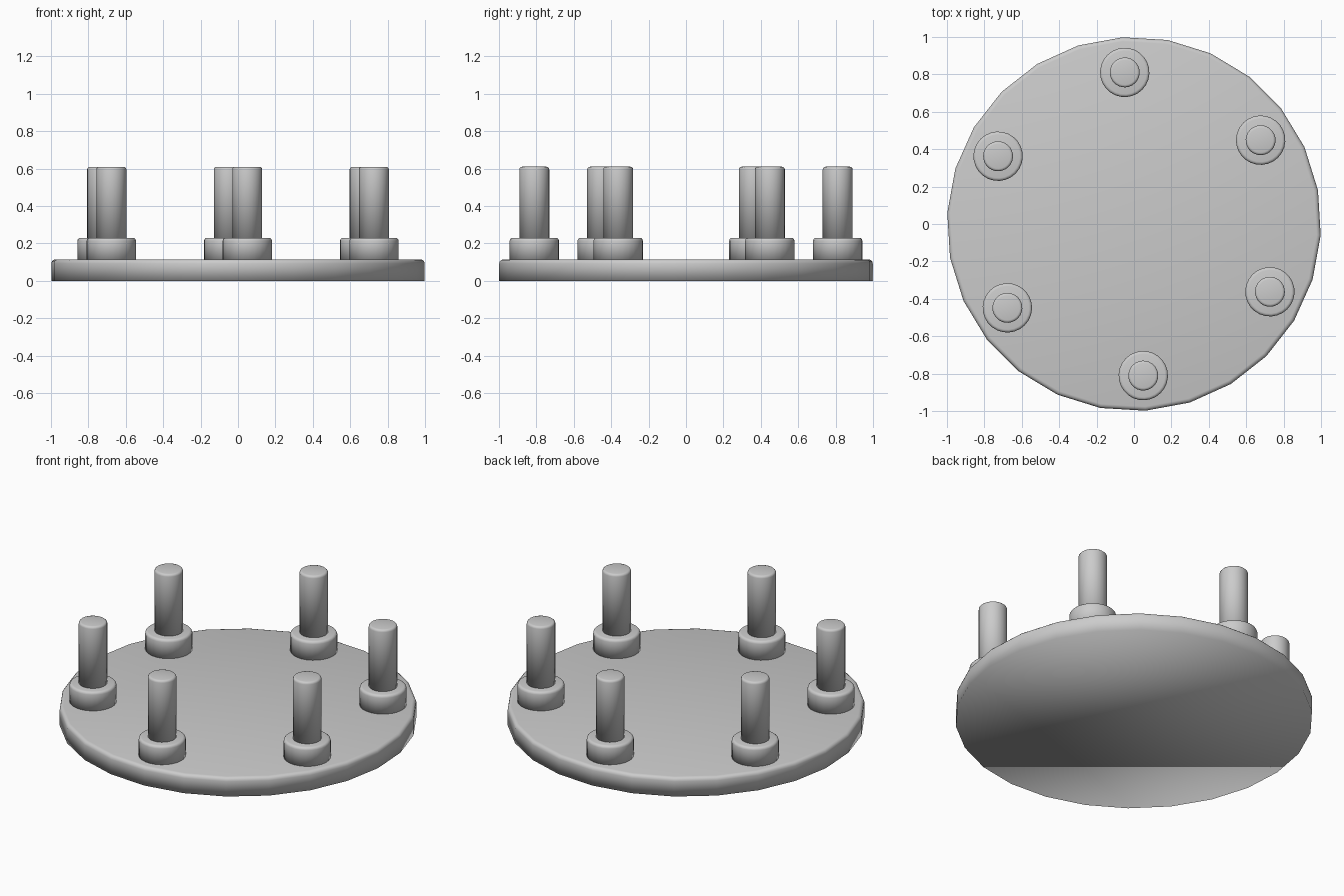
import bpy
import bmesh
from math import cos, sin, radians, tau

default_cube = bpy.data.objects.get("Cube")
if default_cube:
    bpy.data.objects.remove(default_cube, do_unlink=True)

grey = bpy.data.materials.new("light_grey")
grey.use_nodes = True
grey.diffuse_color = (0.6, 0.6, 0.6, 1)
grey.node_tree.nodes["Principled BSDF"].inputs["Base Color"].default_value = (0.6, 0.6, 0.6, 1)

TURN = radians(93.5)


def lathe(name, profile, sides, location=(0, 0, 0)):
    """Revolve (radius, height) points about z and close both ends."""
    bm = bmesh.new()
    rings = []
    for r, z in profile:
        angles = [TURN + tau * i / sides for i in range(sides)]
        rings.append([bm.verts.new((r * cos(a), r * sin(a), z)) for a in angles])
    for low, high in zip(rings, rings[1:]):
        for i in range(sides):
            j = (i + 1) % sides
            bm.faces.new((low[i], low[j], high[j], high[i]))
    bm.faces.new(rings[0][::-1])
    bm.faces.new(rings[-1])
    for face in bm.faces:
        face.smooth = True
    mesh = bpy.data.meshes.new(name)
    bm.to_mesh(mesh)
    bm.free()
    mesh.materials.append(grey)
    obj = bpy.data.objects.new(name, mesh)
    obj.location = location
    bpy.context.collection.objects.link(obj)
    return obj


def rounded(radius, bottom, top, bevel):
    """Straight wall with a rounded upper rim."""
    rim = [(radius - bevel * (1 - cos(tau * k / 12)), top - bevel * (1 - sin(tau * k / 12)))
           for k in range(4)]
    return [(radius, bottom)] + rim


# Round base plate
lathe("base_plate", rounded(1.0, 0, 0.115, 0.022), 26)

# Six pegs, each standing in a collar
for n in range(6):
    a = TURN + tau * n / 6
    spot = (0.812 * cos(a), 0.812 * sin(a), 0)
    lathe(f"collar_{n + 1}", rounded(0.132, 0.1, 0.23, 0.016), 26, spot)
    lathe(f"peg_{n + 1}", rounded(0.08, 0.2, 0.61, 0.014), 26, spot)
